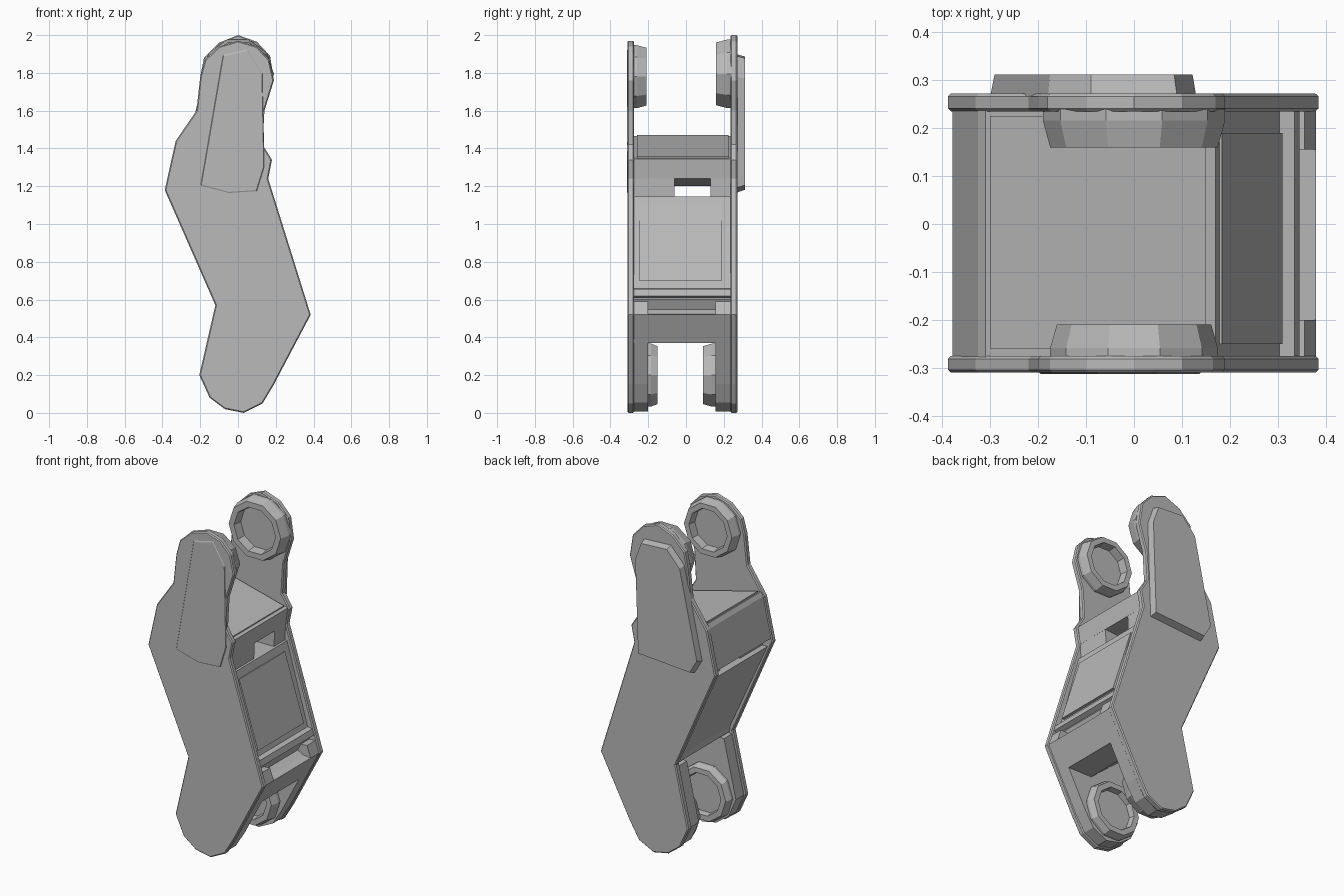
import bpy, bmesh, math

cube = bpy.data.objects.get("Cube")
if cube:
    bpy.data.objects.remove(cube, do_unlink=True)

grey = bpy.data.materials.new("neutral grey")
grey.use_nodes = True
colour = (0.49, 0.49, 0.49, 1)
grey.diffuse_color = colour
grey.node_tree.nodes["Principled BSDF"].inputs["Base Color"].default_value = colour


def finish(name, bm, bevel=0):
    bmesh.ops.recalc_face_normals(bm, faces=bm.faces)
    mesh = bpy.data.meshes.new(name)
    bm.to_mesh(mesh)
    bm.free()
    mesh.materials.append(grey)
    obj = bpy.data.objects.new(name, mesh)
    bpy.context.collection.objects.link(obj)
    if bevel:
        mod = obj.modifiers.new("edge", 'BEVEL')
        mod.width = bevel
        mod.segments = 1
        mod.limit_method = 'ANGLE'
        mod.angle_limit = math.radians(50)


def prism(name, points, y0, y1, bevel=0, inset=0):
    """Extrude an x-z outline from y0 to y1; inset shrinks the y1 end."""
    bm = bmesh.new()
    face = bm.faces.new([bm.verts.new((x, y0, z)) for x, z in points])
    ext = bmesh.ops.extrude_face_region(bm, geom=[face], use_keep_orig=True)
    far = [v for v in ext["geom"] if isinstance(v, bmesh.types.BMVert)]
    cx = sum(v.co.x for v in far) / len(far)
    cz = sum(v.co.z for v in far) / len(far)
    for v in far:
        v.co.y = y1
        v.co.x += (cx - v.co.x) * inset
        v.co.z += (cz - v.co.z) * inset
    finish(name, bm, bevel)


def hub(name, z, radius, y_base, y_face):
    """Faceted bearing ring with a recessed disc, turned around the y axis."""
    inner = radius * 0.7
    y_disc = y_base + (y_face - y_base) * 0.3
    section = [(0, y_disc), (inner, y_disc), (inner * 1.05, y_face),
               (radius * 0.92, y_face), (radius, y_disc), (radius, y_base), (0, y_base)]
    bm = bmesh.new()
    verts = [bm.verts.new((r, y, z)) for r, y in section]
    edges = [bm.edges.new(pair) for pair in zip(verts, verts[1:])]
    bmesh.ops.spin(bm, geom=verts + edges, cent=(0, 0, z), axis=(0, 1, 0),
                   angle=math.tau, steps=10)
    bmesh.ops.remove_doubles(bm, verts=bm.verts, dist=0.0005)
    finish(name, bm)


# Side plates: crooked outline with a rounded eye at each end
shoulder = [(0.16, 1.24), (0.18, 1.34), (0.13, 1.42), (0.14, 1.6)]
back_eye = [(0.19, 1.76), (0.17, 1.89), (0.1, 1.965), (0, 2), (-0.1, 1.96),
            (-0.18, 1.88), (-0.2, 1.78)]
front_eye = [(0.19, 1.76), (0.165, 1.87), (0.1, 1.94), (0, 1.97), (-0.1, 1.94),
             (-0.175, 1.87), (-0.2, 1.78)]
hip = [(-0.22, 1.6), (-0.33, 1.44), (-0.388, 1.18)]
lower_eye = [(-0.12, 0.57), (-0.205, 0.2), (-0.15, 0.08), (-0.07, 0.02), (0.03, 0),
             (0.13, 0.05), (0.19, 0.15), (0.385, 0.52)]
prism("front_side_plate", shoulder + front_eye + hip + lower_eye, -0.275, -0.31, 0.006)
prism("back_side_plate", shoulder + back_eye + hip + lower_eye, 0.235, 0.272, 0.006)

# Tapered outer covers over the upper arms
prism("back_arm_cover", [(0.11, 1.19), (0.13, 1.78), (0.09, 1.89), (-0.09, 1.9),
                         (-0.18, 1.8), (-0.3, 1.25), (-0.25, 1.165)], 0.265, 0.312, 0, 0.04)
prism("front_arm_cover", [(-0.2, 1.2), (-0.05, 1.16), (0.1, 1.17), (0.14, 1.3),
                          (0.13, 1.8), (0.05, 1.93), (-0.08, 1.9)], -0.308, -0.313, 0, 0.03)

# Upper cross block between the arms, with a raised top deck
prism("upper_cross_block", [(0.17, 1.345), (-0.31, 1.465), (-0.325, 1.44),
                            (-0.378, 1.2), (0.155, 1.24)], -0.277, 0.237)
prism("top_deck", [(0.15, 1.345), (0.15, 1.357), (-0.3, 1.472), (-0.3, 1.45)], -0.26, 0.225)

# Necks joining the cross block to the body, with an open slit between them
neck = [(0.155, 1.25), (0.15, 1.14), (-0.32, 1.14), (-0.32, 1.22)]
prism("front_neck", neck, -0.277, -0.06)
prism("back_neck", neck, 0.13, 0.237)

# Middle body, slightly recessed between the plates
prism("middle_body", [(0.165, 1.145), (-0.355, 1.145), (-0.105, 0.6), (-0.1, 0.56),
                      (0.27, 0.5), (0.32, 0.6)], -0.277, 0.237)
prism("recess_panel", [(0.17, 1.1), (0.183, 1.1), (0.31, 0.7), (0.28, 0.7)], -0.25, 0.19)
prism("recess_sill", [(0.3, 0.66), (0.335, 0.655), (0.345, 0.62), (0.3, 0.6)], -0.277, 0.237)

# Lower web closing the fork above its slot
prism("lower_web", [(0.38, 0.52), (0.301, 0.37), (0.14, 0.37), (-0.1, 0.57), (0.27, 0.56),
                    (0.33, 0.525)], -0.277, 0.237)

# Lower fork lugs and all four bearing hubs
lug = [(-0.115, 0.55), (-0.195, 0.2), (-0.145, 0.085), (-0.065, 0.028), (0.03, 0.008),
       (0.125, 0.055), (0.186, 0.152), (0.38, 0.52), (0.355, 0.59)]
for side, y_out, y_in, y_hub, y_top, z_top, r_top in [
        ("front", -0.28, -0.2, -0.15, -0.21, 1.78, 0.175),
        ("back", 0.24, 0.155, 0.09, 0.16, 1.795, 0.19)]:
    prism(side + "_lower_lug", lug, y_out, y_in)
    hub(side + "_lower_hub", 0.2, 0.175, y_in, y_hub)
    hub(side + "_upper_hub", z_top, r_top, y_out, y_top)
